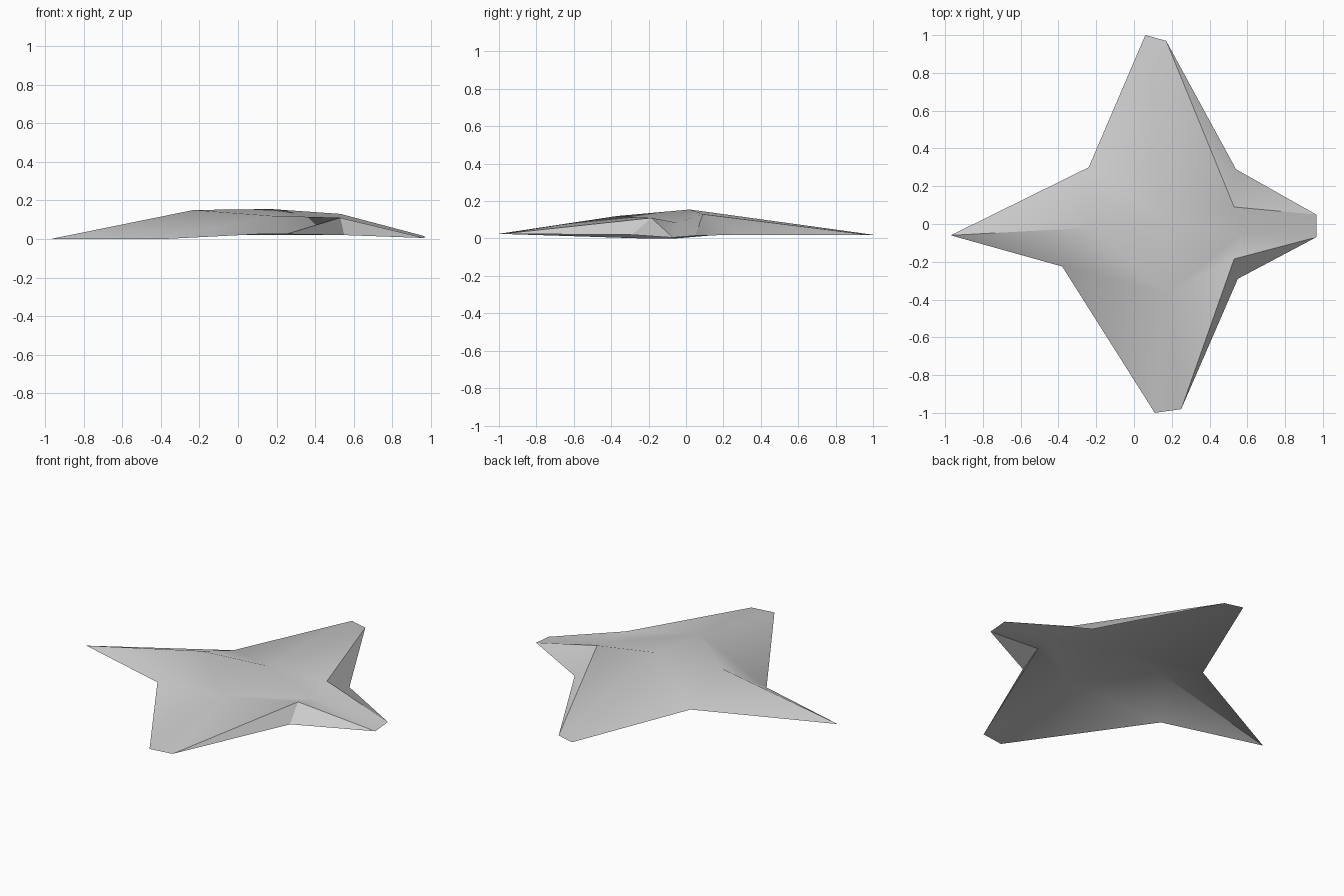
import bpy
import bmesh
import math

cube = bpy.data.objects.get("Cube")
if cube:
    bpy.data.objects.remove(cube, do_unlink=True)

# Single colour
grey = bpy.data.materials.new("light_grey")
grey.use_nodes = True
colour = (0.6, 0.6, 0.6, 1.0)
grey.diffuse_color = colour
grey.node_tree.nodes["Principled BSDF"].inputs["Base Color"].default_value = colour

# Corners of the star outline: limb tips and the notches between limbs
outline = {
    "back_tip_a": (0.06, 1.0, 0.02),
    "back_tip_b": (0.17, 0.97, 0.02),
    "back_left_notch": (0.54, 0.29, 0.02),
    "left_tip_a": (0.965, 0.05, 0.015),
    "left_tip_b": (0.965, -0.07, 0.005),
    "front_left_notch": (0.55, -0.29, 0.02),
    "front_tip_a": (0.25, -0.98, 0.025),
    "front_tip_b": (0.11, -1.0, 0.025),
    "front_right_notch": (-0.38, -0.225, 0.0),
    "right_tip": (-0.97, -0.06, 0.0),
    "back_right_notch": (-0.24, 0.30, 0.03),
}

# Raised crease points
ridge = {
    "shoulder": (-0.23, -0.02, 0.15),
    "peak": (0.17, 0.02, 0.155),
    "front_peak": (0.17, -0.37, 0.12),
    "hip_back": (0.53, 0.09, 0.13),
    "valley": (0.57, -0.05, 0.085),
    "hip_front": (0.53, -0.185, 0.11),
}

# Each fan is a crease point followed by the run of points folded around it
fans = [
    # back limb
    "peak hip_back back_tip_b back_tip_a back_right_notch shoulder",
    "hip_back left_tip_a back_left_notch back_tip_b",
    # right limb
    "shoulder back_right_notch right_tip front_right_notch front_peak peak",
    # front limb
    "front_peak front_right_notch front_tip_b front_tip_a hip_front valley peak",
    "hip_front front_tip_a front_left_notch left_tip_b valley",
    # left limb
    "valley left_tip_b left_tip_a hip_back peak",
]

bm = bmesh.new()
points = {name: bm.verts.new(co) for name, co in {**outline, **ridge}.items()}
for fan in fans:
    hub, *rim = [points[name] for name in fan.split()]
    for first, second in zip(rim, rim[1:]):
        bm.faces.new((hub, first, second))
bmesh.ops.recalc_face_normals(bm, faces=bm.faces)
if sum(face.normal.z for face in bm.faces) < 0:
    bmesh.ops.reverse_faces(bm, faces=bm.faces)

mesh = bpy.data.meshes.new("folded_star_sheet")
bm.to_mesh(mesh)
bm.free()
mesh.materials.append(grey)
sheet = bpy.data.objects.new("folded_star_sheet", mesh)
bpy.context.collection.objects.link(sheet)

# Soft folds with the steep creases kept sharp
bpy.context.view_layer.objects.active = sheet
sheet.select_set(True)
bpy.ops.object.shade_smooth_by_angle(angle=math.radians(30))
